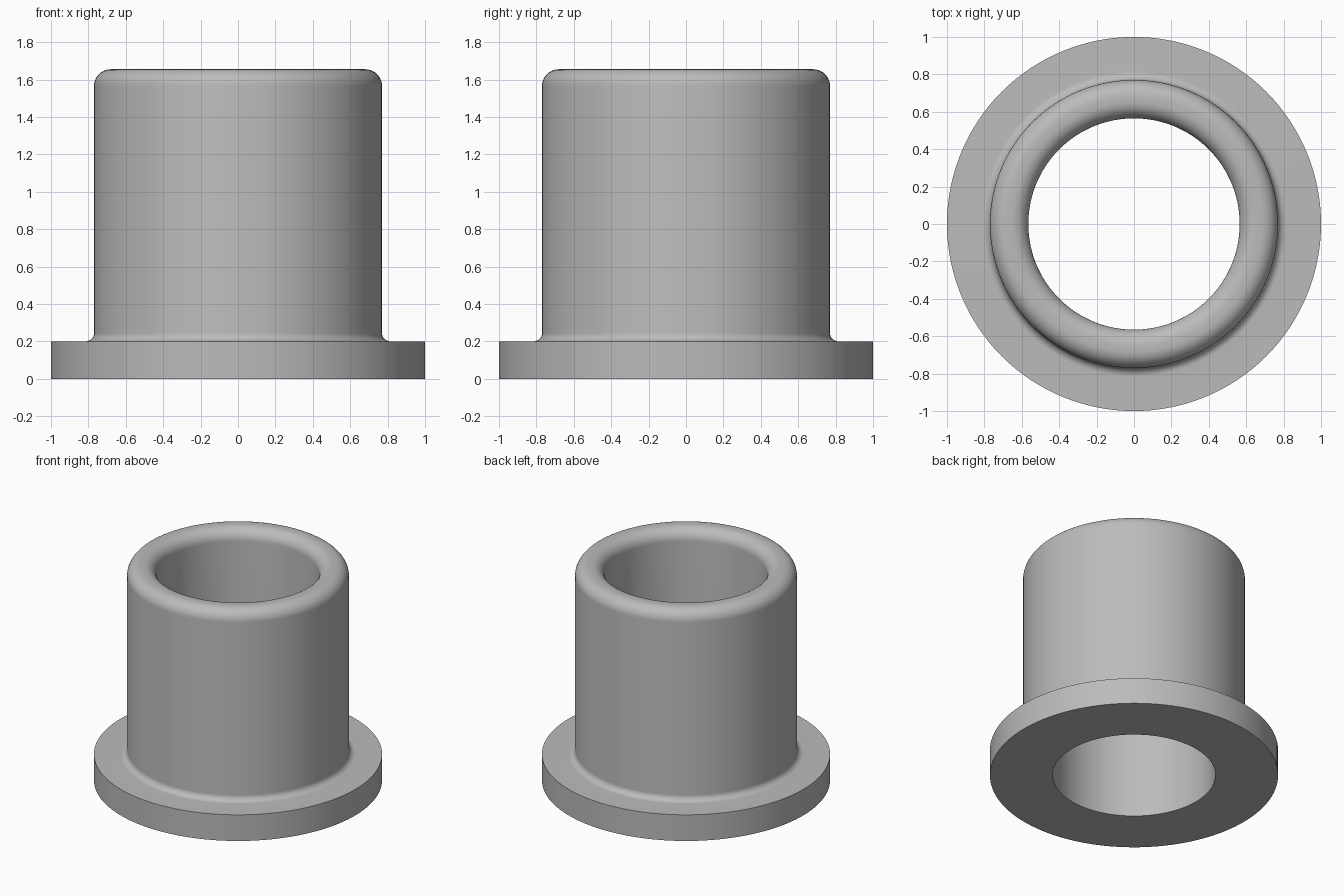
import bpy, bmesh, math
from mathutils import Matrix, Vector

cube = bpy.data.objects.get("Cube")
if cube:
    bpy.data.objects.remove(cube, do_unlink=True)

SEGMENTS = 128
BORE, SLEEVE, FLANGE = 0.565, 0.77, 1.0
FLANGE_TOP, HEIGHT = 0.2, 1.655
LIP, FILLET = 0.09, 0.045


def arc(cx, cz, radius, start, end, steps=10):
    """Points of a circular arc in the radius/height plane, angles in degrees."""
    angles = [math.radians(start + (end - start) * i / steps) for i in range(steps + 1)]
    return [(cx + radius * math.cos(a), cz + radius * math.sin(a)) for a in angles]


# Closed cross-section: flange, root fillet, rounded lip, bore
profile = [(BORE, 0), (FLANGE, 0), (FLANGE, FLANGE_TOP)]
profile += arc(SLEEVE + FILLET, FLANGE_TOP + FILLET, FILLET, 270, 180)
profile += arc(SLEEVE - LIP, HEIGHT - LIP, LIP, 0, 90)
profile += arc(BORE + LIP, HEIGHT - LIP, LIP, 90, 180)

# Revolve the cross-section around z
bm = bmesh.new()
verts = [bm.verts.new((r, 0, z)) for r, z in profile]
edges = [bm.edges.new((v, verts[(i + 1) % len(verts)])) for i, v in enumerate(verts)]
bmesh.ops.spin(bm, geom=verts + edges, cent=(0, 0, 0), axis=(0, 0, 1),
               angle=math.tau, steps=SEGMENTS, use_merge=True)
bmesh.ops.remove_doubles(bm, verts=bm.verts, dist=0.0001)
bmesh.ops.recalc_face_normals(bm, faces=bm.faces)
mesh = bpy.data.meshes.new("flanged_bushing")
bm.to_mesh(mesh)
bm.free()

bushing = bpy.data.objects.new("flanged_bushing", mesh)
bpy.context.collection.objects.link(bushing)

# Plain grey metal
grey = bpy.data.materials.new("grey")
grey.use_nodes = True
colour = (0.5, 0.5, 0.5, 1)
grey.diffuse_color = colour
grey.node_tree.nodes["Principled BSDF"].inputs["Base Color"].default_value = colour
mesh.materials.append(grey)

# Smooth walls with sharp flange and bore rims
bpy.ops.object.select_all(action="DESELECT")
bushing.select_set(True)
bpy.context.view_layer.objects.active = bushing
bpy.ops.object.shade_smooth_by_angle(angle=math.radians(30))
